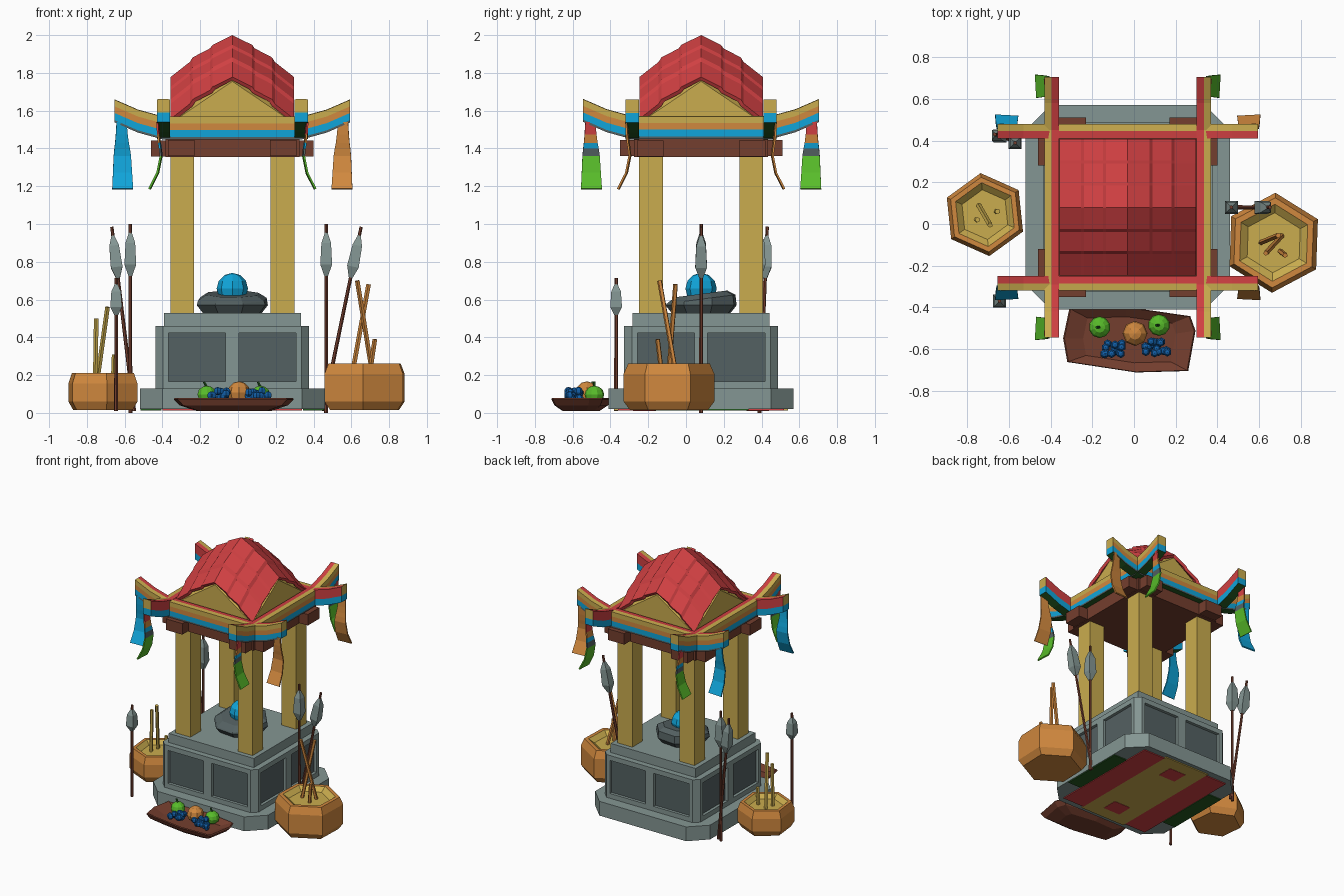
import bpy, bmesh, math, random
from mathutils import Vector, Matrix

if "Cube" in bpy.data.objects:
    bpy.data.objects.remove(bpy.data.objects["Cube"])
random.seed(4)
CX, CY = -0.03, 0.08   # shrine centre

def lin(c):
    return c / 12.92 if c <= 0.04045 else ((c + 0.055) / 1.055) ** 2.4
PAL = {'red': (208, 64, 66), 'yellow': (202, 172, 78), 'orange': (208, 136, 62), 'cyan': (16, 165, 218),
       'grey': (132, 150, 147), 'dark_grey': (84, 97, 98), 'brown': (116, 62, 46), 'dark_green': (36, 88, 32),
       'green': (88, 188, 42), 'berry_blue': (18, 95, 168)}
MAT, NAMES = {}, list(PAL)
for n, c in PAL.items():
    MAT[n] = bpy.data.materials.new(n)
    MAT[n].diffuse_color = (*[lin(v / 255) for v in c], 1)

def mesh(name, verts, faces, cols, loc=(CX, CY, 0)):
    """Object from vertices, faces and one colour name (or one per face)."""
    if isinstance(cols, str):
        cols = [cols] * len(faces)
    used = list(dict.fromkeys(cols))
    me = bpy.data.meshes.new(name)
    me.from_pydata([tuple(v) for v in verts], [], faces)
    for c in used:
        me.materials.append(MAT[c])
    for p, c in zip(me.polygons, cols):
        p.material_index = used.index(c)
    bm = bmesh.new()
    bm.from_mesh(me)
    bmesh.ops.recalc_face_normals(bm, faces=bm.faces)
    bm.to_mesh(me)
    bm.free()
    ob = bpy.data.objects.new(name, me)
    ob.location = loc
    bpy.context.collection.objects.link(ob)
    return ob

def loft(name, rings, cols, loc=(CX, CY, 0)):
    """Closed stack of rings; cols may list one colour per band."""
    n, m = len(rings[0]), len(rings)
    bands = [cols] * (m - 1) if isinstance(cols, str) else cols
    f, c = [tuple(range(n))], [bands[0]]
    for i in range(m - 1):
        for j in range(n):
            k = (j + 1) % n
            f.append((i*n+j, i*n+k, (i+1)*n+k, (i+1)*n+j))
            c.append(bands[i])
    f.append(tuple(range((m-1)*n, m*n)))
    c.append(bands[-1])
    return mesh(name, [v for r in rings for v in r], f, c, loc)

def prism(name, poly, z0, z1, col, loc=(CX, CY, 0)):
    return loft(name, [[(x, y, z) for x, y in poly] for z in (z0, z1)], col, loc)

def rect(x0, x1, y0, y1):
    return [(x0, y0), (x1, y0), (x1, y1), (x0, y1)]

def octo(h, c):
    return [(h, c-h), (h, h-c), (h-c, h), (c-h, h), (-h, h-c), (-h, c-h), (c-h, -h), (h-c, -h)]

def turn(poly, k):
    for _ in range(k):
        poly = [(-y, x) for x, y in poly]
    return poly

def ngon(r, n, a0, z):
    return [(r*math.cos(a0 + 2*math.pi*i/n), r*math.sin(a0 + 2*math.pi*i/n), z) for i in range(n)]

def rod(name, a, b, prof, col, n=4):
    """Turned rod from a to b; prof holds (distance from a, radius)."""
    a, b = Vector(a), Vector(b)
    d = b - a
    q = Vector((0, 0, 1)).rotation_difference(d)
    return loft(name, [[q @ Vector(p) for p in ngon(r, n, math.pi/4, t*d.length)] for t, r in prof], col, a)

def ball(name, p, r, col, seg=8, rings=5, sz=1.0):
    bm = bmesh.new()
    bmesh.ops.create_uvsphere(bm, u_segments=seg, v_segments=rings, radius=r)
    bmesh.ops.scale(bm, vec=(1, 1, sz), verts=bm.verts)
    me = bpy.data.meshes.new(name)
    bm.to_mesh(me)
    bm.free()
    me.materials.append(MAT[col])
    ob = bpy.data.objects.new(name, me)
    ob.location = p
    bpy.context.collection.objects.link(ob)

# stone base: plinth, recessed dark core, rails, posts, top slab
prism('plinth', octo(.49, .12), .02, .13, 'grey')
prism('base_core', octo(.385, .04), .13, .45, 'dark_grey')
prism('base_lower_rail', octo(.407, .04), .13, .167, 'grey')
prism('base_upper_rail', octo(.407, .04), .422, .46, 'grey')
prism('base_slab', rect(-.363, .363, -.363, .363), .46, .53, 'grey')
for k in range(4):
    post = [(.338, .338), (.407, .338), (.407, .367), (.367, .407), (.338, .407)]
    prism('base_corner_post', turn(post, k), .15, .45, 'grey')
    prism('base_mid_post', turn(rect(-.035, .035, .37, .407), k), .15, .45, 'grey')

# painted underside
prism('under_centre', rect(-.19, .19, -.46, .46), .013, .02, 'yellow')
for s in (-1, 1):
    prism('under_red_stripe', rect(s*.28-.09, s*.28+.09, -.44, .44), .013, .02, 'red')
    prism('under_green_edge', rect(s*.43-.055, s*.43+.055, -.25, .25), .013, .02, 'dark_green')
    prism('under_red_patch', rect(-.07, .07, s*.3-.06, s*.3+.06), .011, .014, 'red')

# columns, ceiling slab and beam tails
prism('ceiling_slab', rect(-.355, .355, -.355, .355), 1.355, 1.46, 'brown')
for sx in (-1, 1):
    for sy in (-1, 1):
        prism('column', rect(sx*.265-.063, sx*.265+.063, sy*.265-.063, sy*.265+.063), .53, 1.36, 'yellow')
    prism('beam_tail', rect(sx*.27-.07, sx*.27+.07, -.43, .43), 1.36, 1.445, 'brown')
    prism('beam_tail', rect(-.43, .43, sx*.27-.07, sx*.27+.07), 1.358, 1.443, 'brown')

# four upturned striped eave bars
LEV = [0, .012, .05, .085, .12]
SEC = [(.40, h) for h in LEV] + [(.365, .122)] + [(.33, h) for h in LEV[::-1]]
SCOL = ['dark_grey', 'cyan', 'orange', 'yellow', 'yellow', 'red', 'red', 'red', 'cyan', 'cyan', 'dark_green']
ST = [(-.624, .09), (-.5, .036), (-.37, 0), (.37, 0), (.5, .036), (.624, .09)]
n = len(SEC)
for k in range(4):
    rot = Matrix.Rotation(k*math.pi/2, 3, 'Z')
    v = [rot @ Vector((t, -u, 1.448 + dz + h + .002*(k % 2))) for t, dz in ST for u, h in SEC]
    f, c = [], []
    for i in range(len(ST)-1):
        for j in range(n):
            m = (j+1) % n
            f.append((i*n+j, i*n+m, (i+1)*n+m, (i+1)*n+j))
            c.append(SCOL[j])
    for b in (0, (len(ST)-1)*n):
        for j, col in enumerate(['cyan', 'cyan', 'yellow']):
            f.append((b+j, b+j+1, b+9-j, b+10-j))
            c.append(col)
        f.append((b+3, b+4, b+5, b+6, b+7))
        c.append('yellow')
    mesh('eave_bar', v, f, c)
    # hanging cloths at both ends of the bar
    rows = [(1.54, .392), (1.475, .388), (1.43, .383), (1.40, .378), (1.36, .374), (1.27, .392), (1.185, .435)]
    for s in (-1, 1):
        v, f, c = [], [], []
        for i, (z, u) in enumerate(rows):
            a = i / 6
            v += [rot @ Vector((s*(.56-.035*a), -u, z)), rot @ Vector((s*(.613+.023*a), -u-.006, z))]
            if i:
                f.append((2*i-2, 2*i-1, 2*i+1, 2*i))
                c.append(['red', 'orange', 'cyan', 'dark_grey', 'green', 'green'][i-1] if k % 2
                         else ('orange' if s*(1-k) > 0 else 'cyan'))
        md = mesh('hanging_cloth', v, f, c).modifiers.new('thickness', 'SOLIDIFY')
        md.thickness = .01
        md.offset = 0

# crossed-gable roof with stepped tile courses
D = [(0, 0), (.105, .052), (.118, .070), (.21, .118), (.225, .142), (.327, .222)]
axis = [(-d, g) for d, g in D[:0:-1]] + D
N = len(axis)
top = [(x, y, 2 - gx - gy) for x, gx in axis for y, gy in axis]
quads = [(i*N+j, (i+1)*N+j, (i+1)*N+j+1, i*N+j+1) for i in range(N-1) for j in range(N-1)]
md = mesh('tiled_roof', top, quads, 'red').modifiers.new('thickness', 'SOLIDIFY')
md.thickness = .022
md.offset = -1
# gable body below the roof
h = .318
v = [(sx*h, sy*h, 1.45) for sx, sy in ((-1, -1), (1, -1), (1, 1), (-1, 1))]
v += [(sx*h, sy*h, 1.54) for sx, sy in ((-1, -1), (1, -1), (1, 1), (-1, 1))]
v += [(0, -h, 1.755), (h, 0, 1.755), (0, h, 1.755), (-h, 0, 1.755), (0, 0, 1.95)]
f = [(0, 1, 2, 3)]
for i in range(4):
    f += [(i, (i+1) % 4, 4+(i+1) % 4, 8+i, 4+i), (4+i, 8+i, 12, 8+(i+3) % 4)]
mesh('gable_body', v, f, 'yellow')

# altar stone and orb
loft('altar_stone', [[(x, y, z + (y*.13 if i > 1 else 0)) for x, y, z in ngon(r, 8, .3, z)]
     for i, (r, z) in enumerate([(.16, .525), (.197, .57), (.19, .602), (.145, .63)])], 'dark_grey')
ball('orb', (CX, CY, .658), .083, 'cyan', 8, 6)

# spears: foot point, tip point
for a, b in [((-.57, .39, 0), (-.57, .39, 1)), ((-.55, .39, .01), (-.668, .43, .985)),
             ((-.645, -.37, .01), (-.645, -.37, .715)), ((.467, .08, 0), (.467, .08, 1)),
             ((.45, .08, .01), (.652, .08, .985))]:
    L = (Vector(b) - Vector(a)).length
    rod('spear_shaft', a, b, [(0, .011), (1, .009)], 'brown', 6)
    e = .72 if L < .8 else 1
    rod('spear_head', a, b, [(1-p*e/L, r) for p, r in
        [(.275, .014), (.215, .044), (.1, .036), (.045, .01)]], 'grey')

# drum bowls: rounded hexagon with yellow recessed fill
for x, y, R, H, a in [(-.715, .045, .2, .21, 96), (.67, -.09, .24, .262, 88)]:
    prof = [(.86, .015), (1, .06), (1, H-.055), (.9, H), (.77, H), (.6, H-.03)]
    loft('drum_bowl', [ngon(R*r, 6, math.radians(a), z) for r, z in prof],
         ['orange']*4 + ['yellow'], (x, y, 0))
# sticks standing in the bowls
for a, b, col in [((-.755, .02, .17), (-.75, .02, .5), 'yellow'), ((-.745, .09, .17), (-.69, -.005, .56), 'yellow'),
                  ((-.66, .06, .17), (-.655, .06, .31), 'yellow'), ((.71, -.055, .22), (.632, -.14, .70), 'orange'),
                  ((.608, -.09, .22), (.692, -.055, .68), 'orange'), ((.70, -.13, .22), (.725, -.15, .39), 'orange')]:
    rod('stick', a, b, [(0, .013), (1, .013)], col, 5)

# offering tray
out = [(-.29, .152), (-.02, .16), (.29, .115), (.315, .045), (.28, -.148), (.03, -.155), (-.30, -.105), (-.32, .01)]
loft('offering_tray', [[(x*s, y*s, z) for x, y in out] for s, z in
     [(.62, .01), (.9, .04), (1, .072), (.98, .08), (.7, .045)]], 'brown', (-.02, -.557, 0))
# fruit
ball('orange_fruit', (.005, -.525, .107), .06, 'orange', 8, 6)
for x, y in ((-.165, -.495), (.12, -.485)):
    ball('green_fruit', (x, y, .097), .052, 'green', 10, 6, .9)
    rod('fruit_stem', (x, y, .135), (x-.015, y, .165), [(0, .008), (1, .006)], 'dark_green', 5)
for x, y in ((-.105, -.595), (.105, -.595)):
    for i in range(16):
        ball('berry', (x + random.uniform(-.055, .055), y + random.uniform(-.033, .033),
                       random.uniform(.075, .118)), .022, 'berry_blue', 6, 5)

for m in bpy.data.materials:
    if m.users and not m.is_grease_pencil:
        m.use_nodes = True
        m.node_tree.nodes["Principled BSDF"].inputs["Base Color"].default_value = m.diffuse_color
